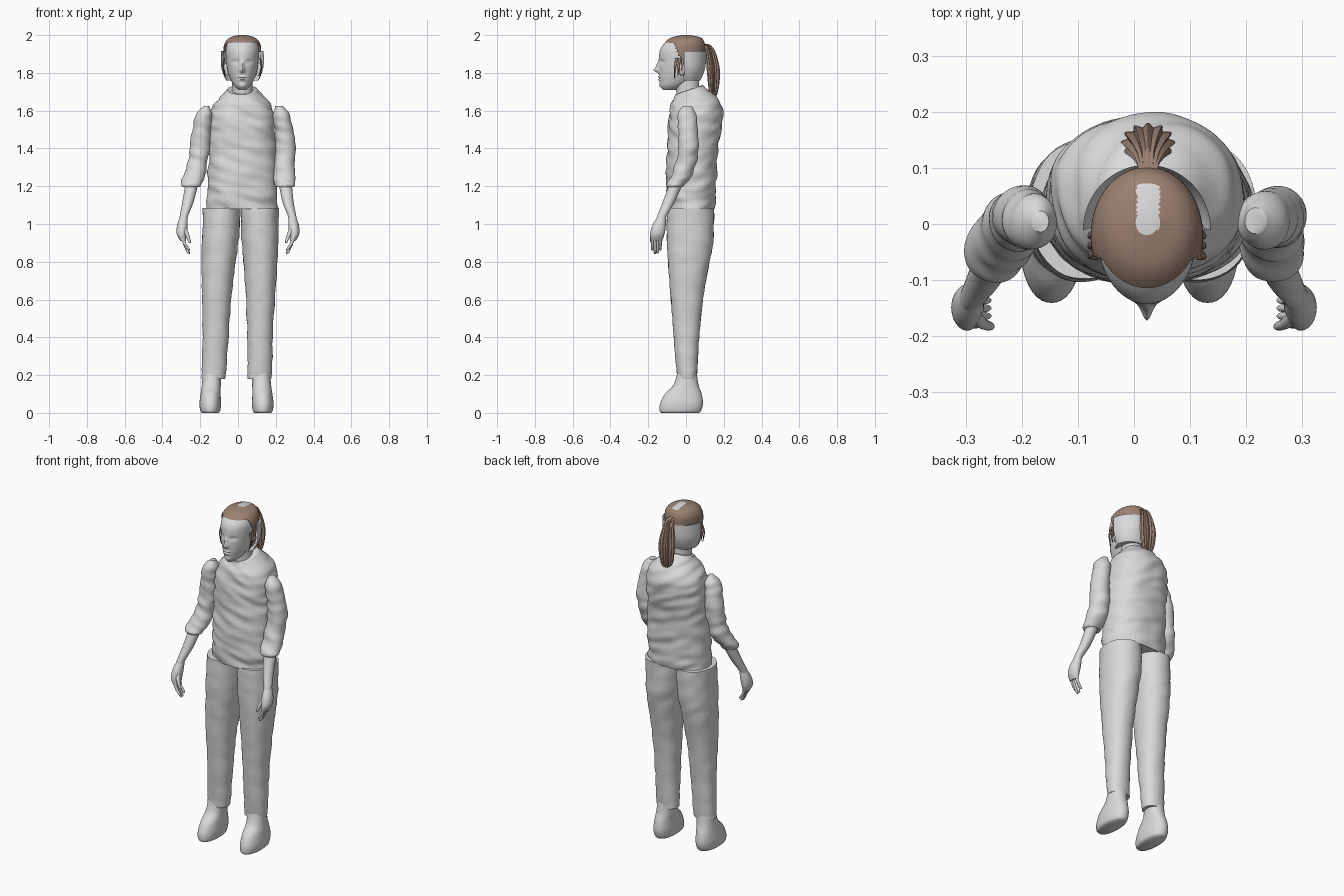
import bpy, bmesh, math
from mathutils import Vector, noise

cube = bpy.data.objects.get("Cube")
if cube:
    bpy.data.objects.remove(cube, do_unlink=True)


def make_material(name, colour):
    m = bpy.data.materials.new(name)
    m.use_nodes = True
    m.diffuse_color = colour
    bsdf = next(n for n in m.node_tree.nodes if n.type == 'BSDF_PRINCIPLED')
    bsdf.inputs["Base Color"].default_value = colour
    return m


GREY = make_material("pale grey", (0.7, 0.7, 0.7, 1))
BROWN = make_material("hair brown", (0.33, 0.22, 0.165, 1))
CX = 0.023  # centre line of the upper body


def spline(rings, steps):
    """Smoothly interpolate between ring settings."""
    out = []
    for i in range(len(rings) - 1):
        a, b = rings[max(i - 1, 0)], rings[i]
        c, d = rings[i + 1], rings[min(i + 2, len(rings) - 1)]
        for k in range(steps):
            t = k / steps
            out.append([q + t * (r - p) / 2
                        + t * t * (2 * p - 5 * q + 4 * r - s) / 2
                        + t ** 3 * (3 * q - p - 3 * r + s) / 2
                        for p, q, r, s in zip(a, b, c, d)])
    out.append(list(rings[-1]))
    return out


def loft(name, rings, mat=GREY, n=32, steps=5, power=2.0, ridges=0, tilt=None,
         shape=None, keep=None, second=None):
    """Loft elliptical rings (x, y, z, x radius, y radius) into a closed body."""
    bm = bmesh.new()
    loops = []
    for x, y, z, rx, ry in spline(rings, steps):
        loop = []
        for k in range(n):
            a = math.tau * k / n
            c, s = math.cos(a), math.sin(a)
            f = (abs(c) ** power + abs(s) ** power) ** (-1 / power)
            if ridges:
                f *= 1 + 0.13 * math.cos(ridges * a)
            co = Vector((x + rx * f * c, y + ry * f * s, z))
            if tilt:
                co.z += tilt(co) * f * s
            if shape:
                co += shape(co, Vector((c, s, 0)))
            loop.append(bm.verts.new(co))
        loops.append(loop)
    for lo, hi in zip(loops, loops[1:]):
        for k in range(n):
            j = (k + 1) % n
            bm.faces.new((lo[k], lo[j], hi[j], hi[k]))
    bm.faces.new(loops[0])
    bm.faces.new(loops[-1])
    if keep:
        drop = [f for f in bm.faces if not keep(f.calc_center_median())]
        bmesh.ops.delete(bm, geom=drop, context='FACES')
    if second:
        for f in bm.faces:
            f.material_index = int(second(f.calc_center_median()))
    bmesh.ops.recalc_face_normals(bm, faces=bm.faces)
    mesh = bpy.data.meshes.new(name)
    bm.to_mesh(mesh)
    bm.free()
    mesh.materials.append(mat)
    if second:
        mesh.materials.append(GREY)
    ob = bpy.data.objects.new(name, mesh)
    bpy.context.collection.objects.link(ob)
    bpy.ops.object.select_all(action='DESELECT')
    ob.select_set(True)
    bpy.context.view_layer.objects.active = ob
    bpy.ops.object.shade_smooth_by_angle(angle=math.radians(50))
    return ob


def span(z, rx, front, back, x=CX):
    """Ring given by its front and back edges."""
    return (x, (front + back) / 2, z, rx, (back - front) / 2)


def cloth(amount):
    return lambda co, out: out * amount * noise.noise(
        Vector((co.x * 9, co.y * 9, co.z * 24 + co.x * 8)))


# Shirt with sloping shoulders and a collar lower at the front
loft("shirt", [span(1.08, .187, -.10, .15), span(1.2, .182, -.105, .16),
               span(1.4, .178, -.10, .17), span(1.55, .172, -.092, .192),
               span(1.62, .158, -.08, .185), span(1.67, .118, -.068, .145),
               span(1.71, .075, -.06, .09)],
     n=72, steps=12, power=2.25, shape=cloth(.011),
     tilt=lambda co: .025 * max(0, (co.z - 1.6) / .11))

# Neck
loft("neck", [span(1.64, .06, -.05, .08), span(1.71, .054, -.052, .07),
              span(1.82, .055, -.06, .07)])

# Face features: x offset, height, x width, z width, push forward
FEATURES = [(0, 1.815, .012, .013, .026), (0, 1.84, .009, .022, .013),
            (-.036, 1.858, .016, .010, -.011), (.036, 1.858, .016, .010, -.011),
            (-.036, 1.856, .009, .005, .006), (.036, 1.856, .009, .005, .006),
            (0, 1.778, .02, .005, .007), (0, 1.764, .017, .005, .007),
            (0, 1.771, .022, .003, -.005), (0, 1.73, .018, .012, .006)]


def face_shape(co, out):
    if out.y > -.2:
        return Vector()
    push = sum(amt * math.exp(-((co.x - CX - x) / w) ** 2 - ((co.z - z) / h) ** 2)
               for x, z, w, h, amt in FEATURES)
    return Vector((0, -push, 0))


loft("head", [span(1.71, .02, -.122, -.05), span(1.73, .042, -.134, -.01),
              span(1.76, .06, -.14, .05), span(1.80, .075, -.143, .085),
              span(1.86, .085, -.143, .095), span(1.92, .088, -.138, .096),
              span(1.96, .078, -.11, .088), span(1.982, .055, -.075, .06),
              span(1.99, .012, -.02, .015)],
     n=112, steps=9, shape=face_shape)

# Half-round shell behind the head
loft("back_head_shell", [span(1.76, .085, -.08, .075), span(1.79, .1, -.105, .09),
                         span(1.84, .113, -.125, .104), span(1.915, .113, -.125, .105)],
     n=64, keep=lambda c: c.y > -.012 and (c.z < 1.91 or c.y > 0))


# Hair cap with a bare patch at the crown
def hairline(y):
    if y > 0:
        return 1.912
    return 1.86 + .1 * min(1, max(0, (-.025 - y) / .04))


loft("hair_cap", [span(1.84, .093, -.148, .10), span(1.92, .1, -.142, .102),
                  span(1.96, .092, -.114, .098), span(1.987, .066, -.077, .078),
                  span(2.0, .02, -.02, .025)],
     BROWN, n=80, steps=8, keep=lambda c: c.z > hairline(c.y),
     second=lambda c: abs(c.x - .025) < .02 and -.01 < c.y < .07)

# Ponytail
loft("ponytail", [(.025, .085, 1.955, .014, .012), (.025, .112, 1.945, .018, .018),
                  (.025, .132, 1.90, .03, .025), (.025, .145, 1.81, .043, .031),
                  (.025, .146, 1.72, .036, .024), (.025, .142, 1.66, .018, .012),
                  (.025, .14, 1.62, .005, .004)],
     BROWN, n=72, ridges=12)


def shift(z):
    """Sideways drift of the pose between hands and shoulders."""
    return .025 * min(1, max(0, (z - 1.2) / .2))


FINGERS = [(-.178, .86), (-.164, .842), (-.15, .845), (-.136, .86)]

for side, word in ((-1, "right"), (1, "left")):
    def limb(name, rings, drift=shift, **kw):
        moved = [(side * x + drift(z), y, z, rx, ry) for x, y, z, rx, ry in rings]
        return loft(word + "_" + name, moved, **kw)

    # Loose strands and ear
    for k in range(3):
        y = -.05 + .018 * k
        loft(f"{word}_strand_{k + 1}",
             [(CX + side * .094, y, 1.88, .004, .007),
              (CX + side * .102, y - .008, 1.83, .004, .005),
              (CX + side * .09, y - .012, 1.77 + .015 * k, .002, .002)],
             BROWN, n=8)
    limb("ear", [(.078, -.022, 1.785, .006, .008), (.084, -.02, 1.80, .010, .014),
                 (.089, -.015, 1.835, .012, .02), (.086, -.015, 1.85, .005, .01)], n=16)

    # Sleeve, forearm and hand
    limb("sleeve", [(.247, -.058, 1.195, .044, .042), (.247, -.054, 1.21, .052, .049),
                    (.24, -.027, 1.25, .056, .055), (.23, .0, 1.32, .053, .056),
                    (.226, .01, 1.4, .053, .052), (.218, .01, 1.5, .05, .054),
                    (.203, .005, 1.585, .041, .048), (.192, .005, 1.625, .018, .022)],
         n=48, steps=8, shape=cloth(.009))
    limb("forearm", [(.245, -.045, 1.23, .035, .036), (.264, -.09, 1.12, .03, .032),
                     (.287, -.128, 1.04, .022, .025), (.29, -.135, 1.01, .024, .026)])
    limb("palm", [(.288, -.13, 1.035, .021, .024), (.295, -.143, .99, .028, .036),
                  (.298, -.152, .945, .026, .038), (.29, -.156, .91, .014, .03)])
    for k, (y, tip) in enumerate(FINGERS):
        limb(f"finger_{k + 1}", [(.296, y, .945, .011, .009), (.284, y, .90, .009, .008),
                                 (.265, y, tip + .01, .008, .007),
                                 (.258, y, tip, .004, .004)], n=12)
    limb("thumb", [(.29, -.155, .99, .013, .012), (.272, -.176, .95, .011, .01),
                   (.257, -.182, .91, .008, .008), (.254, -.182, .9, .004, .004)], n=12)

    # Trouser leg
    def leg_drift(z):
        return -.012 + .025 * z

    def leg(z, c, rx, front, back):
        return span(z, rx, front, back, c)

    limb("trouser_leg", [leg(.18, .123, .062, -.045, .058), leg(.21, .122, .065, -.048, .06),
                         leg(.4, .118, .068, -.065, .07), leg(.6, .116, .077, -.08, .09),
                         leg(.8, .111, .09, -.095, .125), leg(.93, .104, .098, -.102, .145),
                         leg(1.085, .1, .1, -.1, .148)],
         drift=leg_drift, n=48, steps=6, power=2.2, shape=cloth(.005))

    # Foot with a flat sole
    limb("foot", [leg(0, .139, .044, -.132, .068), leg(.012, .139, .053, -.14, .08),
                  leg(.05, .139, .057, -.137, .09), leg(.1, .137, .053, -.112, .083),
                  leg(.15, .133, .05, -.065, .066), leg(.23, .127, .05, -.042, .054)],
         drift=lambda z: -.008, n=40, power=2.2)
